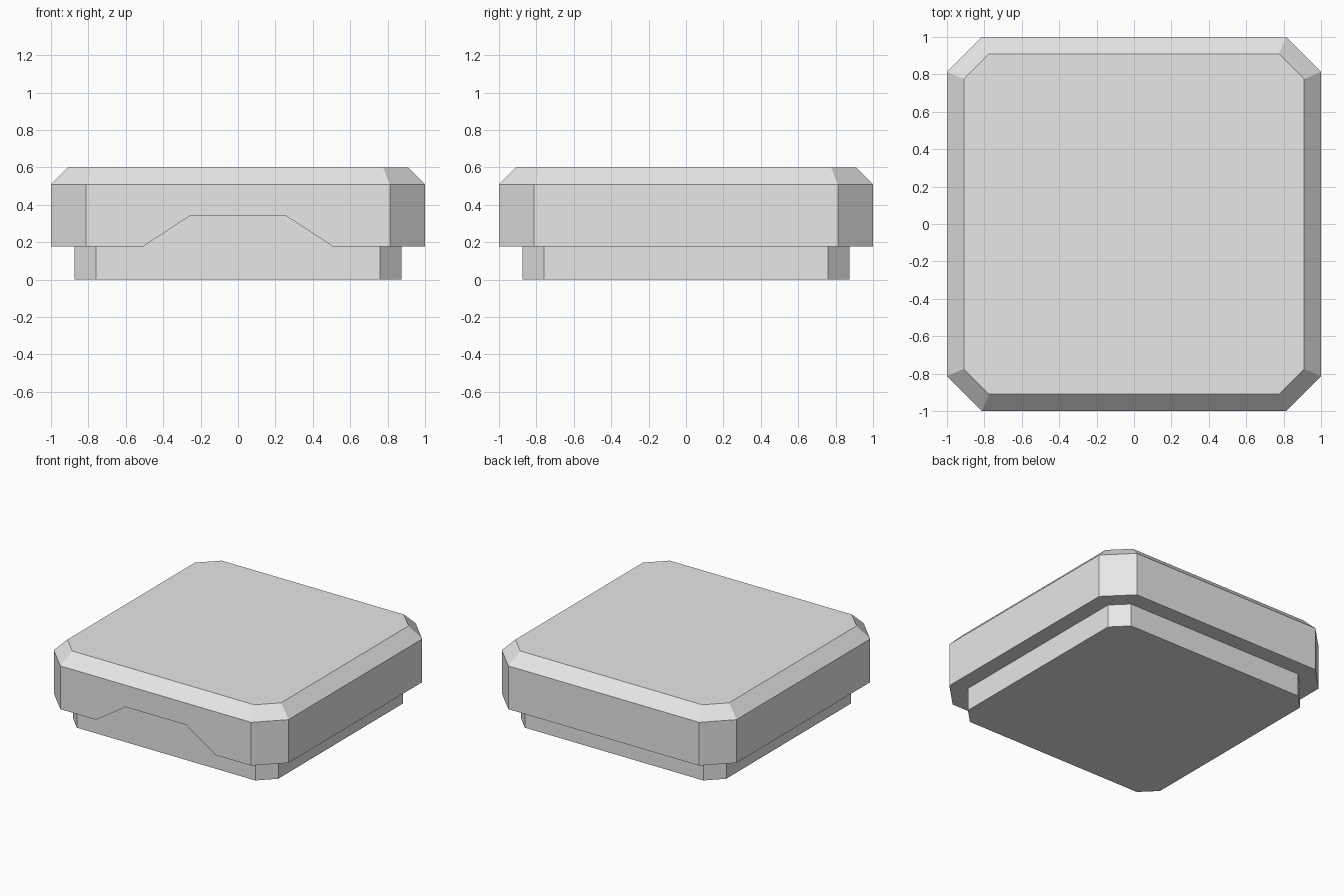
import bpy, bmesh

if "Cube" in bpy.data.objects:
    bpy.data.objects.remove(bpy.data.objects["Cube"])

grey = bpy.data.materials.new("light grey")
grey.diffuse_color = (0.8, 0.8, 0.8, 1)
grey.use_nodes = True
grey.node_tree.nodes["Principled BSDF"].inputs["Base Color"].default_value = grey.diffuse_color


def octagon(half, flat, z):
    """Square outline with cut corners: half width and half length of the flat side."""
    q = [(half, -flat), (half, flat)]
    pts = []
    for _ in range(4):
        pts += [(x, y, z) for x, y in q]
        q = [(-y, x) for x, y in q]
    return pts


def loft(name, rings):
    """Closed solid through a stack of outlines."""
    bm = bmesh.new()
    rows = [[bm.verts.new(p) for p in ring] for ring in rings]
    n = len(rows[0])
    for a, b in zip(rows, rows[1:]):
        for i in range(n):
            j = (i + 1) % n
            bm.faces.new((a[i], a[j], b[j], b[i]))
    bm.faces.new(rows[0][::-1])
    bm.faces.new(rows[-1])
    bmesh.ops.recalc_face_normals(bm, faces=bm.faces)
    mesh = bpy.data.meshes.new(name)
    bm.to_mesh(mesh)
    bm.free()
    mesh.materials.append(grey)
    obj = bpy.data.objects.new(name, mesh)
    bpy.context.collection.objects.link(obj)
    return obj


# Inset base, reaching up inside the lid so it shows through the notch
loft("base", [octagon(0.875, 0.76, 0), octagon(0.875, 0.76, 0.4)])

# Overhanging lid with a bevelled top edge
lid = loft("lid", [octagon(1, 0.813, 0.176), octagon(1, 0.813, 0.509),
                   octagon(0.91, 0.775, 0.6)])

# Trapezoid finger notch in the front rim of the lid
profile = [(-0.61, 0.11), (0.61, 0.11), (0.257, 0.341), (-0.257, 0.341)]
cutter = loft("notch_cutter", [[(x, y, z) for x, z in profile] for y in (-1.1, -0.86)])
cutter.hide_render = True
cut = lid.modifiers.new("notch", 'BOOLEAN')
cut.operation = 'DIFFERENCE'
cut.solver = 'EXACT'
cut.object = cutter
bpy.context.view_layer.objects.active = lid
bpy.ops.object.modifier_apply(modifier=cut.name)
bpy.data.objects.remove(cutter)
